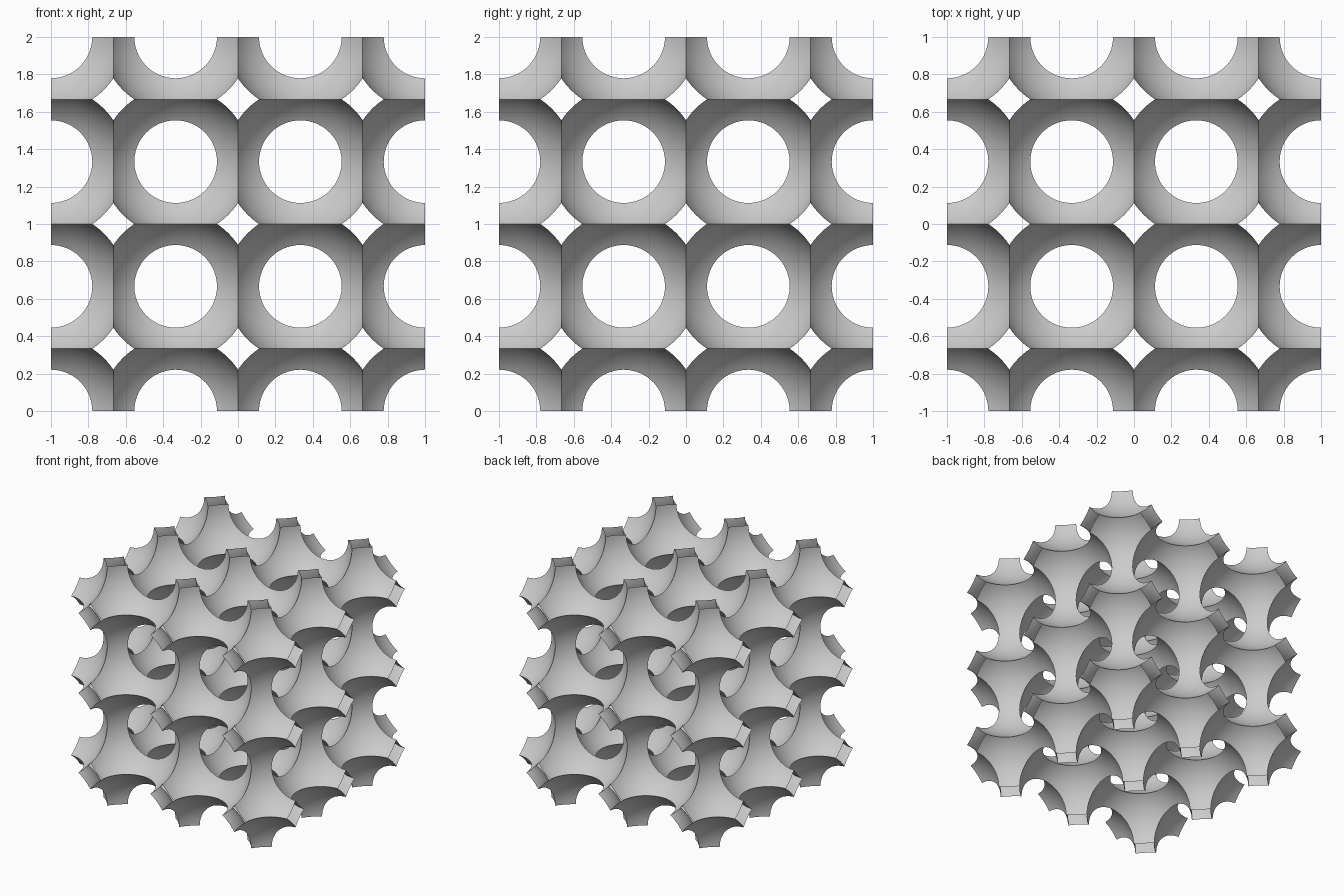
import bpy
import bmesh
from mathutils import Vector

cube = bpy.data.objects.get("Cube")
if cube:
    bpy.data.objects.remove(cube, do_unlink=True)

CELLS = 3
PITCH = 2 / CELLS
HALF = PITCH / 2
RADIUS = 0.4

# Grey material
grey = bpy.data.materials.new("plain_grey")
grey.use_nodes = True
colour = (0.6, 0.6, 0.6, 1)
grey.diffuse_color = colour
grey.node_tree.nodes["Principled BSDF"].inputs["Base Color"].default_value = colour

# One eighth of a spherical cavity, trimmed where it opens into its neighbours
bm = bmesh.new()
bmesh.ops.create_uvsphere(bm, u_segments=96, v_segments=48, radius=RADIUS)
for axis in range(3):
    normal = Vector((0, 0, 0))
    normal[axis] = 1
    for point, direction in ((Vector(), normal), (-HALF * normal, -normal)):
        bmesh.ops.bisect_plane(
            bm, geom=bm.verts[:] + bm.edges[:] + bm.faces[:], dist=1e-5,
            plane_co=point, plane_no=direction, clear_outer=True)
bmesh.ops.translate(bm, verts=bm.verts[:], vec=(HALF, HALF, HALF))
bmesh.ops.reverse_faces(bm, faces=bm.faces[:])
mesh = bpy.data.meshes.new("lattice_shell")
bm.to_mesh(mesh)
bm.free()
mesh.materials.append(grey)

lattice = bpy.data.objects.new("lattice_shell", mesh)
bpy.context.collection.objects.link(lattice)
lattice.location = (-PITCH, -PITCH, HALF)

# Mirror the patch into a six-armed node, then repeat the node along each axis
mirror = lattice.modifiers.new("node_mirror", "MIRROR")
mirror.use_axis = (True, True, True)
mirror.merge_threshold = 0.0005
for axis, name in enumerate("xyz"):
    array = lattice.modifiers.new("repeat_" + name, "ARRAY")
    array.count = CELLS
    array.use_relative_offset = False
    array.use_constant_offset = True
    offset = [0, 0, 0]
    offset[axis] = PITCH
    array.constant_offset_displace = offset
    array.use_merge_vertices = True
    array.merge_threshold = 0.0005

# Apply the repeats so the creases between cavities stay sharp
bpy.ops.object.select_all(action="DESELECT")
lattice.select_set(True)
bpy.context.view_layer.objects.active = lattice
for modifier in lattice.modifiers[:]:
    bpy.ops.object.modifier_apply(modifier=modifier.name)
bpy.ops.object.shade_smooth_by_angle()
